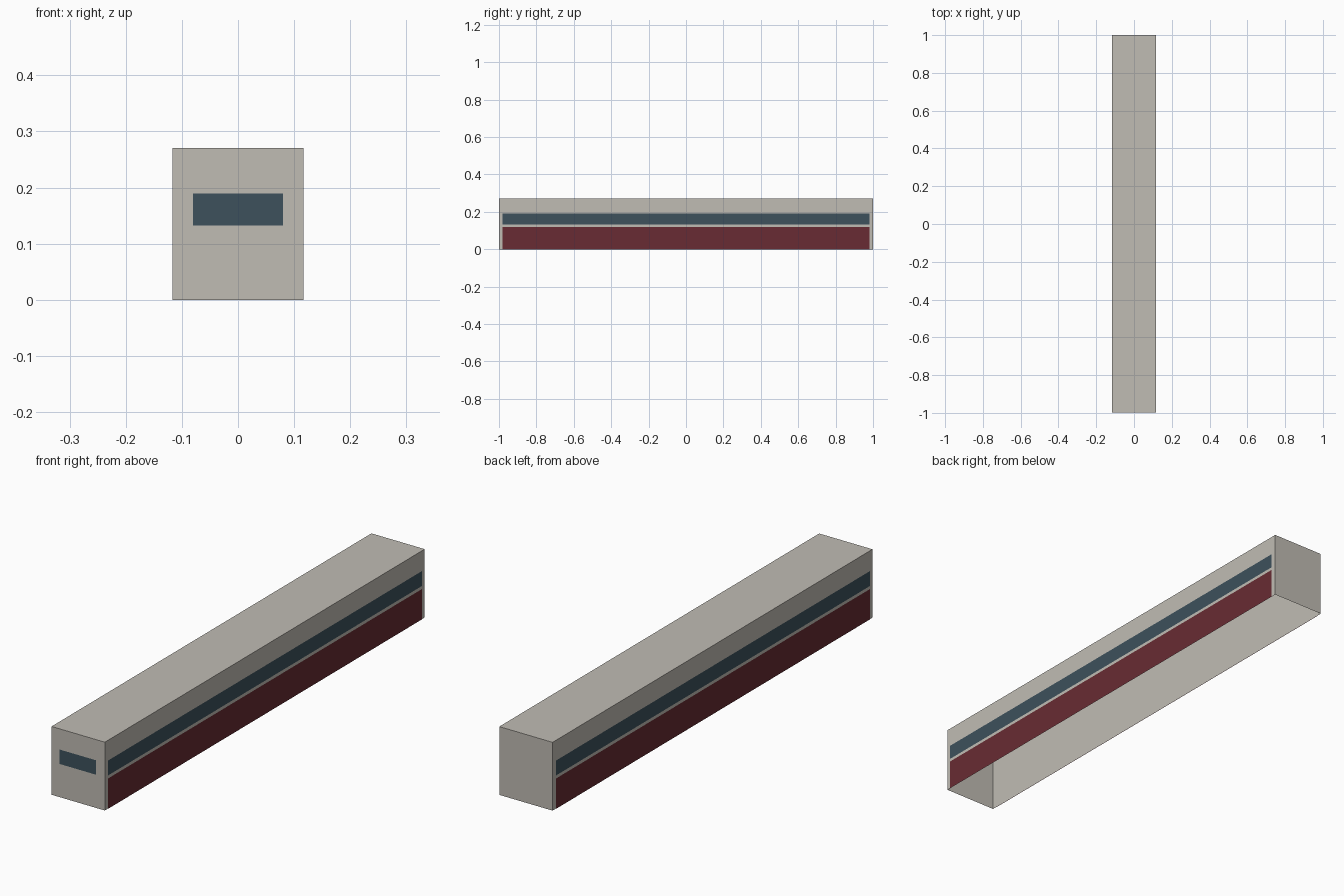
import bpy, bmesh

if "Cube" in bpy.data.objects:
    bpy.data.objects.remove(bpy.data.objects["Cube"])

W, L, H = 0.1165, 1.0, 0.27    # half width, half length, height of the body
GAP = 0.0015                   # how far painted plates sit off the body


def material(name, rgb):
    lin = [((c / 255 + 0.055) / 1.055) ** 2.4 for c in rgb]
    m = bpy.data.materials.new(name)
    m.diffuse_color = (*lin, 1)
    m.use_nodes = True
    m.node_tree.nodes["Principled BSDF"].inputs["Base Color"].default_value = m.diffuse_color
    return m


cream = material("warm grey", (192, 188, 180))
maroon = material("maroon", (104, 43, 51))
glass = material("slate blue glass", (61, 81, 92))


def finish(name, bm, mat):
    me = bpy.data.meshes.new(name)
    bm.to_mesh(me)
    bm.free()
    me.materials.append(mat)
    ob = bpy.data.objects.new(name, me)
    bpy.context.collection.objects.link(ob)
    return ob


def plate(name, corners, mat):
    bm = bmesh.new()
    bm.faces.new([bm.verts.new(c) for c in corners])
    return finish(name, bm, mat)


# Carriage body: thin box shell, open underneath
bm = bmesh.new()
bmesh.ops.create_cube(bm, size=1)
for v in bm.verts:
    v.co.x *= 2 * W
    v.co.y = L if v.co.y > 0 else -L + GAP
    v.co.z = (v.co.z + 0.5) * H
floor = [f for f in bm.faces if f.normal.z < -0.5]
bmesh.ops.delete(bm, geom=floor, context='FACES_ONLY')
finish("carriage_body", bm, cream)

# Side bands, facing outward on both sides
for side, s in (("right", 1), ("left", -1)):
    x, y = s * (W + GAP), s * 0.98
    for part, z0, z1, mat in (("lower_panel", 0.0, 0.12, maroon),
                              ("window_band", 0.132, 0.191, glass)):
        plate(f"{side}_{part}",
              [(x, -y, z0), (x, y, z0), (x, y, z1), (x, -y, z1)], mat)

# Front window
plate("front_window", [(-0.08, -L, 0.132), (0.08, -L, 0.132),
                       (0.08, -L, 0.189), (-0.08, -L, 0.189)], glass)
